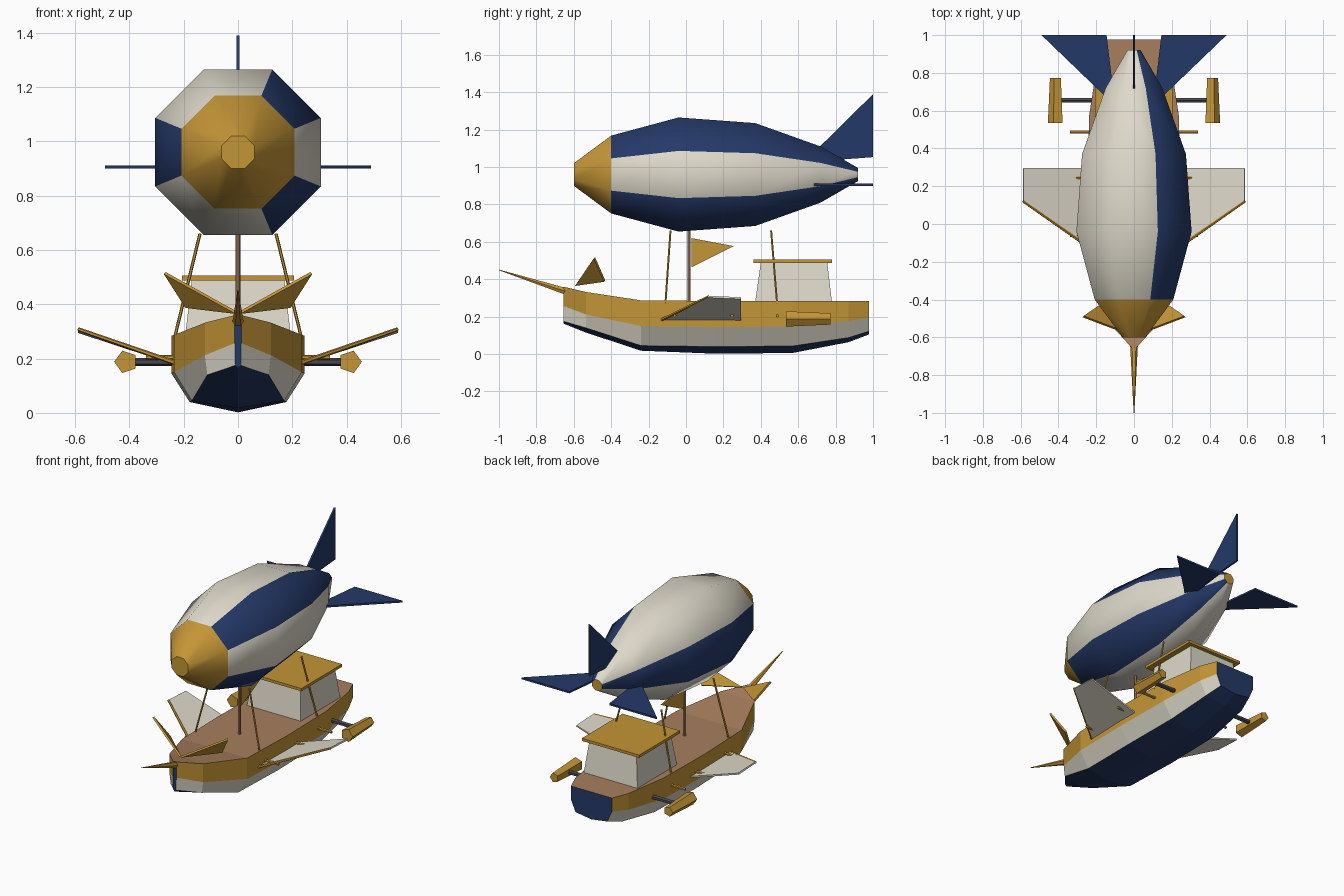
import bpy, bmesh, math
from mathutils import Vector

if "Cube" in bpy.data.objects:
    bpy.data.objects.remove(bpy.data.objects["Cube"])


def material(name, rgb):
    m = bpy.data.materials.new(name)
    lin = [(c / 255 / 12.92) if c < 11 else ((c / 255 + 0.055) / 1.055) ** 2.4 for c in rgb]
    m.diffuse_color = (*lin, 1)
    m.use_nodes = True
    m.node_tree.nodes["Principled BSDF"].inputs["Base Color"].default_value = m.diffuse_color
    return m


GOLD = material("gold", (196, 149, 54))
CREAM = material("cream", (222, 217, 202))
NAVY = material("navy", (36, 57, 104))
BROWN = material("deck_brown", (168, 126, 94))
GREY = material("dark_grey", (72, 72, 78))


def build(name, verts, faces, mats, indices=None):
    me = bpy.data.meshes.new(name)
    me.from_pydata([tuple(v) for v in verts], [], faces)
    for m in mats:
        me.materials.append(m)
    if indices:
        for p, i in zip(me.polygons, indices):
            p.material_index = i
    bm = bmesh.new()
    bm.from_mesh(me)
    bmesh.ops.recalc_face_normals(bm, faces=bm.faces)
    bm.to_mesh(me)
    bm.free()
    ob = bpy.data.objects.new(name, me)
    bpy.context.collection.objects.link(ob)
    return ob


def loft(name, rings, mats, colour):
    """Skin a row of rings; colour(station, side) picks the material, side None = end cap."""
    n = len(rings[0])
    verts = [p for r in rings for p in r]
    faces, idx = [], []
    for i in range(len(rings) - 1):
        for j in range(n):
            k = (j + 1) % n
            faces.append((i * n + j, i * n + k, (i + 1) * n + k, (i + 1) * n + j))
            idx.append(colour(i, j))
    last = (len(rings) - 1) * n
    faces += [tuple(range(n)), tuple(range(last, last + n))]
    idx += [colour(0, None)] * 2
    return build(name, verts, faces, mats, idx)


def plate(name, pts, thick, mat):
    pts = [Vector(p) for p in pts]
    n = (pts[1] - pts[0]).cross(pts[2] - pts[0]).normalized() * thick / 2
    return loft(name, [[p - n for p in pts], [p + n for p in pts]], [mat], lambda i, j: 0)


def rod(name, a, b, r1, r2, sides, mat, turn=0.0):
    a, b = Vector(a), Vector(b)
    d = (b - a).normalized()
    u = Vector((1, 0, 0)) if abs(d.x) < 0.9 else Vector((0, 0, 1))
    u = (u - d * u.dot(d)).normalized()
    v = d.cross(u)
    angles = [turn + 2 * math.pi * k / sides for k in range(sides)]
    rings = [[c + (u * math.cos(t) + v * math.sin(t)) * r for t in angles]
             for c, r in ((a, r1), (b, r2))]
    return loft(name, rings, [mat], lambda i, j: 0)


def box(name, y0, y1, w, z, top, mat):
    """Box from z to top; top = (y0, y1, w, z) of the upper face."""
    def ring(a, b, h, zz):
        return [(-h, a, zz), (h, a, zz), (h, b, zz), (-h, b, zz)]
    return loft(name, [ring(y0, y1, w, z), ring(*top)], [mat], lambda i, j: 0)


# Gas envelope: octagonal, striped panels, gold nose and end caps
stations = [(-0.60, 0.06), (-0.40, 0.208), (-0.04, 0.305), (0.37, 0.275), (0.72, 0.15), (0.92, 0.035)]
rings = []
for y, apothem in stations:
    r = apothem / math.cos(math.pi / 8)
    rings.append([(r * math.cos((k - 0.5) * math.pi / 4), y, 0.96 + r * math.sin((k - 0.5) * math.pi / 4))
                  for k in range(8)])


def envelope_colour(i, j):
    if j is None or i == 0:
        return 0
    return 2 if j in (1, 4, 7) else 1


env = loft("envelope", rings, [GOLD, CREAM, NAVY], envelope_colour)
bpy.context.view_layer.objects.active = env
env.select_set(True)
bpy.ops.object.shade_smooth_by_angle(angle=math.radians(50))
env.select_set(False)

# Hull: y, then (half width, z) of rail, gold edge, chine, and keel z
hull = [(-0.655, (0.012, 0.36), (0.012, 0.257), (0.010, 0.175), 0.163),
        (-0.535, (0.122, 0.332), (0.122, 0.212), (0.113, 0.14), 0.115),
        (-0.24, (0.235, 0.287), (0.235, 0.15), (0.170, 0.045), 0.018),
        (0.16, (0.245, 0.284), (0.245, 0.145), (0.178, 0.04), 0.002),
        (0.57, (0.238, 0.284), (0.238, 0.147), (0.172, 0.043), 0.006),
        (0.87, (0.192, 0.284), (0.192, 0.178), (0.145, 0.088), 0.064),
        (0.978, (0.148, 0.284), (0.148, 0.195), (0.115, 0.122), 0.105)]
rings = []
for y, a, b, c, keel in hull:
    half = [(w, y, z) for w, z in (a, b, c)]
    rings.append(half + [(0, y, keel)] + [(-x, yy, z) for x, yy, z in reversed(half)])
side_colours = [0, 1, 2, 2, 1, 0, 3]
loft("hull", rings, [GOLD, CREAM, NAVY, BROWN], lambda i, j: 2 if j is None else side_colours[j])

# Cabin and roof
box("cabin", 0.37, 0.78, 0.195, 0.28, (0.40, 0.755, 0.17, 0.49), CREAM)
box("cabin_roof", 0.36, 0.78, 0.207, 0.487, (0.36, 0.78, 0.207, 0.505), GOLD)

# Bowsprit, mast and pennant
rod("bowsprit", (0, -0.61, 0.325), (0, -1.0, 0.45), 0.022, 0.002, 6, GOLD)
rod("mast", (0, 0.015, 0.27), (0, 0.015, 0.665), 0.009, 0.009, 6, BROWN)
plate("pennant", [(0, 0.03, 0.62), (0, 0.255, 0.577), (0, 0.03, 0.465)], 0.01, GOLD)

# Upright tail fin
plate("tail_fin_upright", [(0, 0.63, 1.025), (0, 1.0, 1.39), (0, 1.0, 1.053)], 0.012, NAVY)

for s, side in ((1, "right"), (-1, "left")):
    # Level tail fins
    plate("tail_fin_" + side, [(s * 0.10, 0.625, 0.905), (s * 0.49, 1.0, 0.905), (s * 0.145, 1.0, 0.905)],
          0.012, NAVY)
    # Figurehead wings
    plate("bow_wing_" + side, [(s * 0.005, -0.59, 0.368), (s * 0.27, -0.49, 0.515), (s * 0.19, -0.435, 0.39)],
          0.012, GOLD)
    # Side wings with gold leading edge
    plate("side_wing_" + side, [(s * 0.225, -0.132, 0.182), (s * 0.587, 0.12, 0.307),
                                (s * 0.587, 0.295, 0.299), (s * 0.225, 0.295, 0.180)], 0.01, CREAM)
    rod("wing_edge_" + side, (s * 0.225, -0.132, 0.182), (s * 0.587, 0.12, 0.308), 0.009, 0.007, 6, GOLD)
    # Side barrels
    for k, y in enumerate((-0.06, 0.247, 0.488)):
        rod(f"barrel_{side}_{k + 1}", (s * 0.22, y, 0.205), (s * 0.338, y, 0.205), 0.009, 0.009, 6, GOLD)
    # Engines on booms
    rod("engine_boom_" + side, (s * 0.20, 0.655, 0.188), (s * 0.40, 0.655, 0.188), 0.015, 0.015, 6, GREY)
    rod("engine_" + side, (s * 0.413, 0.535, 0.188), (s * 0.413, 0.773, 0.188), 0.043, 0.032, 5, GOLD,
        0 if s > 0 else math.pi)
    # Struts from hull to envelope
    for k, (y0, y1) in enumerate(((-0.11, -0.083), (0.487, 0.455))):
        rod(f"strut_{side}_{k + 1}", (s * 0.235, y0, 0.27), (s * 0.14, y1, 0.66), 0.006, 0.006, 6, GOLD)
